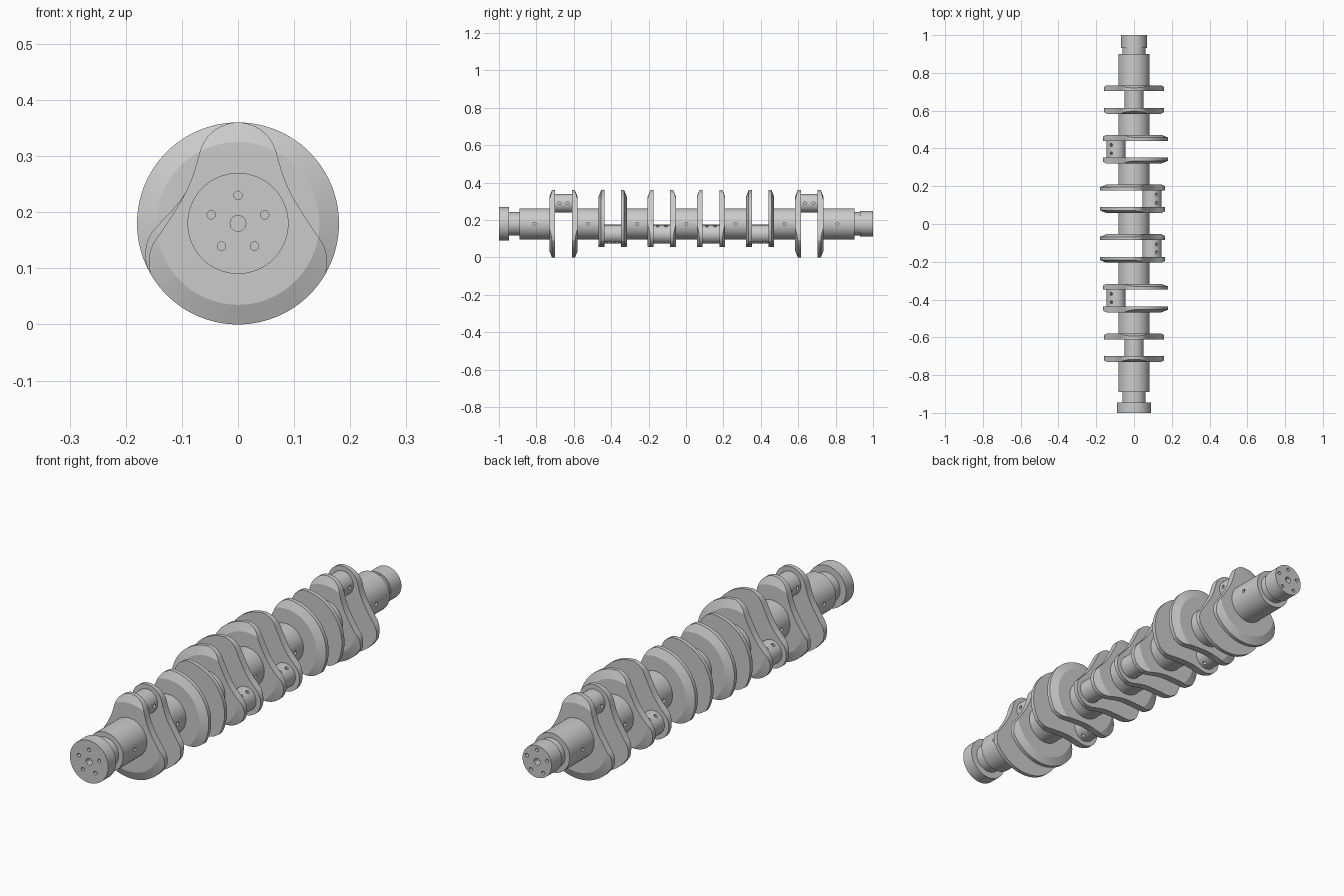
import bpy, bmesh
from math import pi, sin, cos, radians, hypot, atan2
from mathutils import Matrix, Vector

if "Cube" in bpy.data.objects:
    bpy.data.objects.remove(bpy.data.objects["Cube"])

AXIS_Z = 0.18
THROW = 0.11                                  # pin offset from the axis
ANGLES = [0, -120, 120, 120, -120, 0]         # direction of each throw
PINS = [-0.655 + 0.2628 * i for i in range(6)]
HALF = 0.06                                   # pin centre to web centre
T = 0.031                                     # web thickness


def finish(name, bm):
    bmesh.ops.remove_doubles(bm, verts=bm.verts, dist=1e-5)
    bmesh.ops.recalc_face_normals(bm, faces=bm.faces)
    me = bpy.data.meshes.new(name)
    bm.to_mesh(me)
    bm.free()
    ob = bpy.data.objects.new(name, me)
    bpy.context.collection.objects.link(ob)
    return ob


def smooth(ob):
    bpy.ops.object.select_all(action='DESELECT')
    ob.select_set(True)
    bpy.context.view_layer.objects.active = ob
    bpy.ops.object.shade_smooth_by_angle(angle=radians(15))


def lathe(name, profile, x=0, z=AXIS_Z, n=64):
    bm = bmesh.new()
    rings = [[bm.verts.new((x + r * cos(2 * pi * k / n), y, z + r * sin(2 * pi * k / n)))
              for k in range(n)] for y, r in profile]
    for a, b in zip(rings, rings[1:]):
        for k in range(n):
            j = (k + 1) % n
            bm.faces.new((a[k], a[j], b[j], b[k]))
    bm.faces.new(rings[0])
    bm.faces.new(rings[-1])
    return finish(name, bm)


def turn(x, z, deg):
    a = radians(deg)
    return x * cos(a) + z * sin(a), -x * sin(a) + z * cos(a)


def drill(ob, holes):
    """holes: (centre, direction, radius, half length)"""
    bm = bmesh.new()
    for c, d, r, h in holes:
        m = Matrix.Translation(c) @ Vector(d).to_track_quat('Z', 'Y').to_matrix().to_4x4()
        bmesh.ops.create_cone(bm, cap_ends=True, segments=20, radius1=r, radius2=r,
                              depth=2 * h, matrix=m)
    cut = finish("hole_cutter", bm)
    cut.hide_render = True
    mod = ob.modifiers.new("holes", 'BOOLEAN')
    mod.operation, mod.solver, mod.object = 'DIFFERENCE', 'EXACT', cut
    bpy.context.view_layer.objects.active = ob
    bpy.ops.object.modifier_apply(modifier=mod.name)
    bpy.data.objects.remove(cut)


def web_outline():
    # rounded nose, concave flanks, round counterweight
    side = [(0.067, 0.131), (0.080, 0.087), (0.093, 0.056), (0.109, 0.028),
            (0.132, -0.008), (0.151, -0.036), (0.158, -0.058), (0.157, -0.088)]
    a0 = atan2(0.021, 0.067)
    right = [(0.07 * cos(a), THROW + 0.07 * sin(a))
             for a in [pi / 2 + (a0 - pi / 2) * k / 14 for k in range(14)]]
    P = [Vector(p) for p in side]
    P = [2 * P[0] - P[1]] + P + [2 * P[-1] - P[-2]]
    for i in range(1, len(P) - 2):
        a, b, c, d = P[i - 1:i + 3]
        for t in (0, 0.25, 0.5, 0.75):
            q = 0.5 * (2 * b + (c - a) * t + (2 * a - 5 * b + 4 * c - d) * t * t
                       + (3 * b - a - 3 * c + d) * t ** 3)
            right.append((q.x, q.y))
    e = atan2(-0.088, 0.157)
    right += [(0.18 * cos(a), 0.18 * sin(a))
              for a in [e + (-pi / 2 - e) * k / 20 for k in range(21)]]
    return right + [(-x, z) for x, z in right[-2:0:-1]]


OUTLINE = web_outline()


def web(name, y, outward, deg):
    # the face away from the pin has a conical rim
    bm = bmesh.new()
    R, drop = 0.145, 0.014
    inner, flat, rim = [], [], []
    for x, z in OUTLINE:
        r = hypot(x, z)
        s = min(1, R / r)
        cut = max(0, (r - R) / (0.18 - R)) * drop
        px, pz = turn(x, z, deg)
        inner.append(bm.verts.new((px, y - outward * T / 2, pz + AXIS_Z)))
        rim.append(bm.verts.new((px, y + outward * (T / 2 - cut), pz + AXIS_Z)))
        flat.append(bm.verts.new((px * s, y + outward * T / 2, pz * s + AXIS_Z)))
    n = len(OUTLINE)
    for a, b in ((inner, rim), (rim, flat)):
        for k in range(n):
            j = (k + 1) % n
            bm.faces.new((a[k], a[j], b[j], b[k]))
    bm.faces.new(inner)
    bm.faces.new(flat)
    smooth(finish(name, bm))


def bolt_circle(y):
    holes = [((0, y, AXIS_Z), (0, 1, 0), 0.014, 0.03)]
    for k in range(5):
        x, z = turn(0, 0.05, 72 * k)
        holes.append(((x, y, z + AXIS_Z), (0, 1, 0), 0.0075, 0.03))
    return holes


def oil_holes(y, r):
    return [((s * r, y, AXIS_Z), (1, 0, 0), 0.008, 0.02) for s in (-1, 1)]


# crank webs and pins
for i, (y, deg) in enumerate(zip(PINS, ANGLES)):
    web(f"web_{i}_front", y - HALF, -1, deg)
    web(f"web_{i}_rear", y + HALF, 1, deg)
    x, z = turn(0, THROW, deg)
    pin = lathe(f"crank_pin_{i}", [(y - HALF, 0.05), (y + HALF, 0.05)], x, z + AXIS_Z)
    dx, dz = turn(1, 0, deg)
    drill(pin, [((x + s * 0.05 * dx, y + o, z + AXIS_Z + s * 0.05 * dz), (dx, 0, dz), 0.008, 0.02)
                for s in (-1, 1) for o in (-0.022, 0.022)])
    smooth(pin)

# main journals between the throws
for i in range(5):
    a, b = PINS[i] + HALF, PINS[i + 1] - HALF
    j = lathe(f"main_journal_{i}", [(a, 0.083), (b, 0.083)])
    drill(j, oil_holes((a + b) / 2, 0.083))
    smooth(j)

# front end: flange, neck and journal
front = lathe("front_flange_end", [(-1, 0.09), (-0.946, 0.09), (-0.946, 0.062), (-0.89, 0.062),
                                   (-0.89, 0.083), (PINS[0] - HALF, 0.083)])
drill(front, bolt_circle(-1) + oil_holes(-0.81, 0.083))
smooth(front)

# rear end: journal, neck and hub
rear = lathe("rear_hub_end", [(PINS[5] + HALF, 0.083), (0.9, 0.083), (0.9, 0.062), (0.931, 0.062),
                              (0.931, 0.068), (1, 0.068)])
drill(rear, bolt_circle(1) + oil_holes(0.81, 0.083))
smooth(rear)
